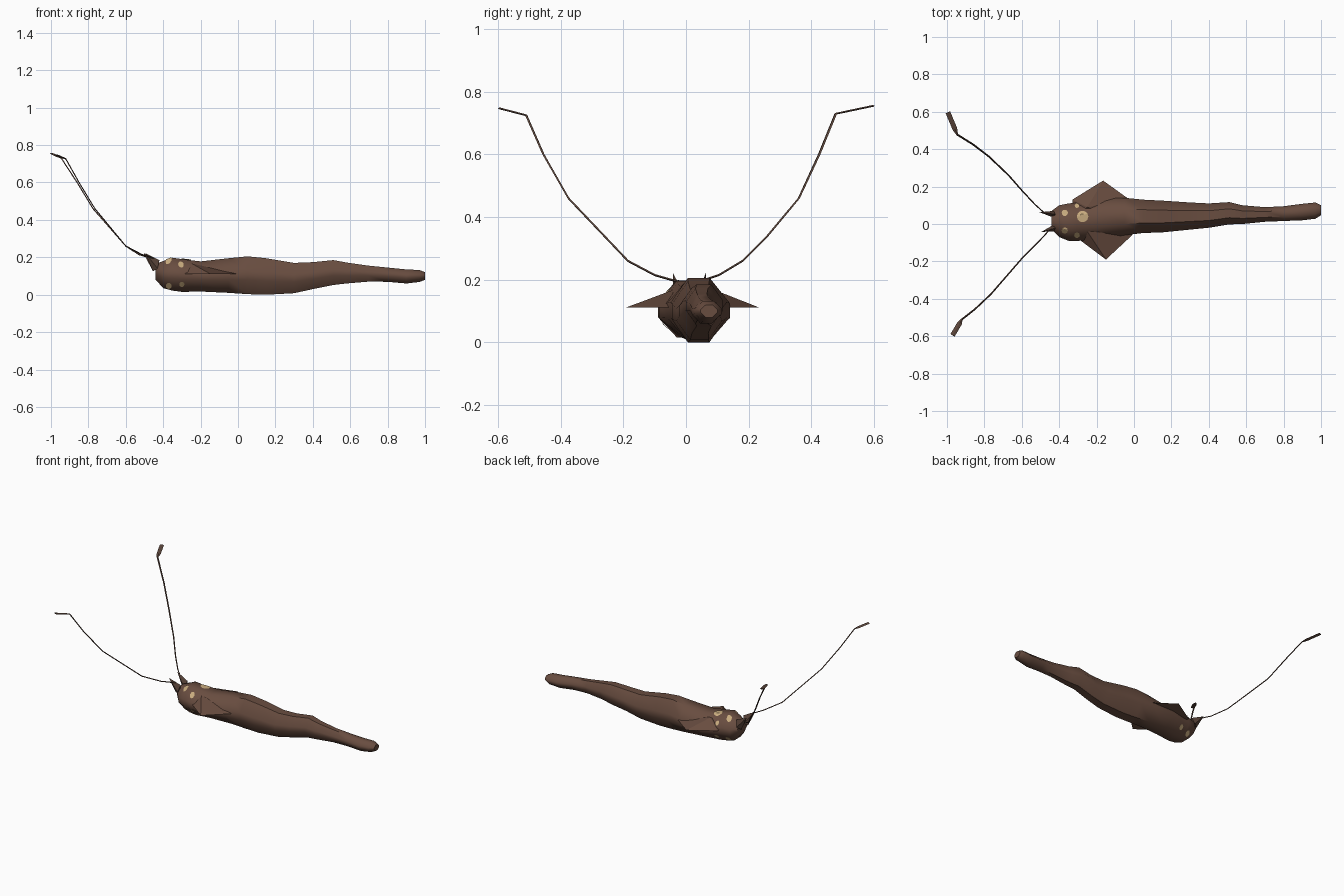
import bpy, bmesh, math
from mathutils import Vector
from mathutils.bvhtree import BVHTree

if "Cube" in bpy.data.objects:
    bpy.data.objects.remove(bpy.data.objects["Cube"])


def material(name, rgb):
    m = bpy.data.materials.new(name)
    m.diffuse_color = (*rgb, 1)
    m.use_nodes = True
    m.node_tree.nodes["Principled BSDF"].inputs["Base Color"].default_value = m.diffuse_color
    return m


BROWN = material("brown skin", (0.140, 0.074, 0.051))
DARK = material("dark brown", (0.105, 0.060, 0.043))
TAN = material("tan spot", (0.58, 0.41, 0.21))


def make(name, verts, faces, mat, smooth=None):
    me = bpy.data.meshes.new(name)
    me.from_pydata([tuple(v) for v in verts], [], faces)
    bm = bmesh.new()
    bm.from_mesh(me)
    bmesh.ops.recalc_face_normals(bm, faces=bm.faces)
    bm.to_mesh(me)
    bm.free()
    ob = bpy.data.objects.new(name, me)
    bpy.context.collection.objects.link(ob)
    me.materials.append(mat)
    if smooth:
        bpy.ops.object.select_all(action='DESELECT')
        ob.select_set(True)
        bpy.context.view_layer.objects.active = ob
        bpy.ops.object.shade_smooth_by_angle(angle=math.radians(smooth))
    return ob


def loft(name, rings, mat, smooth=None):
    """Skin a list of equal rings and close both ends."""
    n = len(rings[0])
    verts = [v for r in rings for v in r]
    faces = [(i * n + j, i * n + (j + 1) % n, (i + 1) * n + (j + 1) % n, (i + 1) * n + j)
             for i in range(len(rings) - 1) for j in range(n)]
    faces += [tuple(range(n)), tuple(range(len(verts) - n, len(verts)))]
    return make(name, verts, faces, mat, smooth)


# body: x, y min, y max, z min, z max of each octagonal section
SECTIONS = [
    (-0.44, -0.03, 0.07, 0.08, 0.165), (-0.40, -0.07, 0.10, 0.035, 0.18),
    (-0.35, -0.09, 0.11, 0.022, 0.198), (-0.30, -0.09, 0.115, 0.015, 0.19),
    (-0.20, -0.085, 0.14, 0.017, 0.178), (-0.05, -0.06, 0.14, 0.01, 0.195),
    (0.05, -0.048, 0.13, 0.003, 0.205), (0.15, -0.045, 0.125, 0.0, 0.195),
    (0.30, -0.03, 0.115, 0.008, 0.17), (0.40, -0.02, 0.11, 0.03, 0.174),
    (0.51, -0.002, 0.117, 0.052, 0.185), (0.58, 0.0, 0.10, 0.06, 0.172),
    (0.70, 0.012, 0.09, 0.07, 0.155), (0.80, 0.016, 0.095, 0.069, 0.145),
    (0.90, 0.02, 0.108, 0.06, 0.135), (0.97, 0.028, 0.115, 0.068, 0.132),
    (1.0, 0.047, 0.10, 0.08, 0.12)]
OCT = [(1, .25), (.4, 1), (-.4, 1), (-1, .25), (-1, -.25), (-.4, -1), (.4, -1), (1, -.25)]
rings = []
for x, y0, y1, z0, z1 in SECTIONS:
    cy, cz, w, h = (y0 + y1) / 2, (z0 + z1) / 2, (y1 - y0) / 2, (z1 - z0) / 2
    rings.append([(x, cy + a * w, cz + b * h) for a, b in OCT])
body = loft("body", rings, BROWN, 50)

# side fins: flat underside, sloping up to the body
for side, pts in (("left", [(-0.33, 0.13), (-0.165, 0.232), (-0.03, 0.135)]),
                  ("right", [(-0.31, -0.07), (-0.15, -0.19), (-0.01, -0.06)])):
    a, tip, b = [Vector((x, y, 0.112)) for x, y in pts]
    ia, ib = Vector((a.x, 0.02, 0.112)), Vector((b.x, 0.02, 0.112))
    ridge = Vector((-0.25, 0.09 if side == "left" else -0.04, 0.168))
    make(side + "_fin", [a, tip, b, ib, ia, ridge],
         [(0, 1, 2, 3, 4), (0, 1, 5), (1, 2, 5), (2, 3, 5), (3, 4, 5), (4, 0, 5)], BROWN)

# horns at the front of the head
for side, y0, tip in (("left", 0.052, (-0.505, 0.063, 0.222)),
                      ("right", -0.022, (-0.495, -0.042, 0.222))):
    base = [(-0.43, y0 - .018, .14), (-0.455, y0, .125), (-0.43, y0 + .018, .14), (-0.42, y0, .185)]
    make(side + "_horn", base + [tip],
         [(0, 1, 2, 3)] + [(i, (i + 1) % 4, 4) for i in range(4)], DARK)


def feeler(name, pts):
    """Thin tapered whip ending in a flat paddle."""
    P = [Vector(p) for p in pts]
    P.insert(-1, P[-2].lerp(P[-1], 0.25))
    out = []
    for i, p in enumerate(P):
        t = (P[min(i + 1, len(P) - 1)] - P[max(i - 1, 0)]).normalized()
        side = Vector((t.y, -t.x, 0)).normalized()
        up = side.cross(t)
        paddle = i >= len(P) - 2
        w = 0.013 if paddle else 0.003 + 0.0004 * i
        h = 0.003 if paddle else 0.0035
        out.append([p + side * w, p + up * h, p - side * w, p - up * h])
    return loft(name, out, DARK)


feeler("right_feeler", [(-0.45, -0.03, .195), (-0.515, -0.10, .215), (-0.60, -0.185, .26),
                        (-0.765, -0.375, .46), (-0.85, -0.455, .60), (-0.92, -0.51, .725),
                        (-0.97, -0.595, .747)])
feeler("left_feeler", [(-0.48, 0.06, .20), (-0.53, 0.105, .215), (-0.60, 0.18, .26),
                       (-0.67, 0.26, .34), (-0.775, 0.36, .46), (-0.86, 0.425, .60),
                       (-0.945, 0.478, .73), (-0.995, 0.597, .755)])

# tan spots: small discs projected on to the head
tree = BVHTree.FromObject(body, bpy.context.evaluated_depsgraph_get())


def spot(i, origin, direction, r):
    d = Vector(direction)
    o = Vector(origin)
    u = Vector((1, 0, 0))
    v = d.cross(u)
    verts = []
    for ring in (0, 0.5, 1):
        for k in range(1 if ring == 0 else 10):
            a = math.tau * k / 10
            q = o + (u * math.cos(a) + v * math.sin(a)) * r * ring
            hit, nor, _, _ = tree.ray_cast(q, d)
            if hit is None:
                return
            verts.append(hit - d * 0.004)
    faces = [(0, 1 + k, 1 + (k + 1) % 10) for k in range(10)]
    faces += [(1 + k, 11 + k, 11 + (k + 1) % 10, 1 + (k + 1) % 10) for k in range(10)]
    make(f"spot_{i}", verts, faces, TAN)


TOP = [(-0.37, 0.06, .017), (-0.305, 0.098, .012), (-0.275, 0.04, .031),
       (-0.37, -0.035, .017), (-0.305, -0.06, .015)]
for i, (x, y, r) in enumerate(TOP):
    spot(i, (x, y, 1), (0, 0, -1), r)
SIDE = [(-0.37, 0.047, .016), (-0.30, 0.055, .014)]
for i, (x, z, r) in enumerate(SIDE):
    spot(10 + i, (x, -1, z), (0, 1, 0), r)
    spot(20 + i, (x, 1, z), (0, -1, 0), r)
